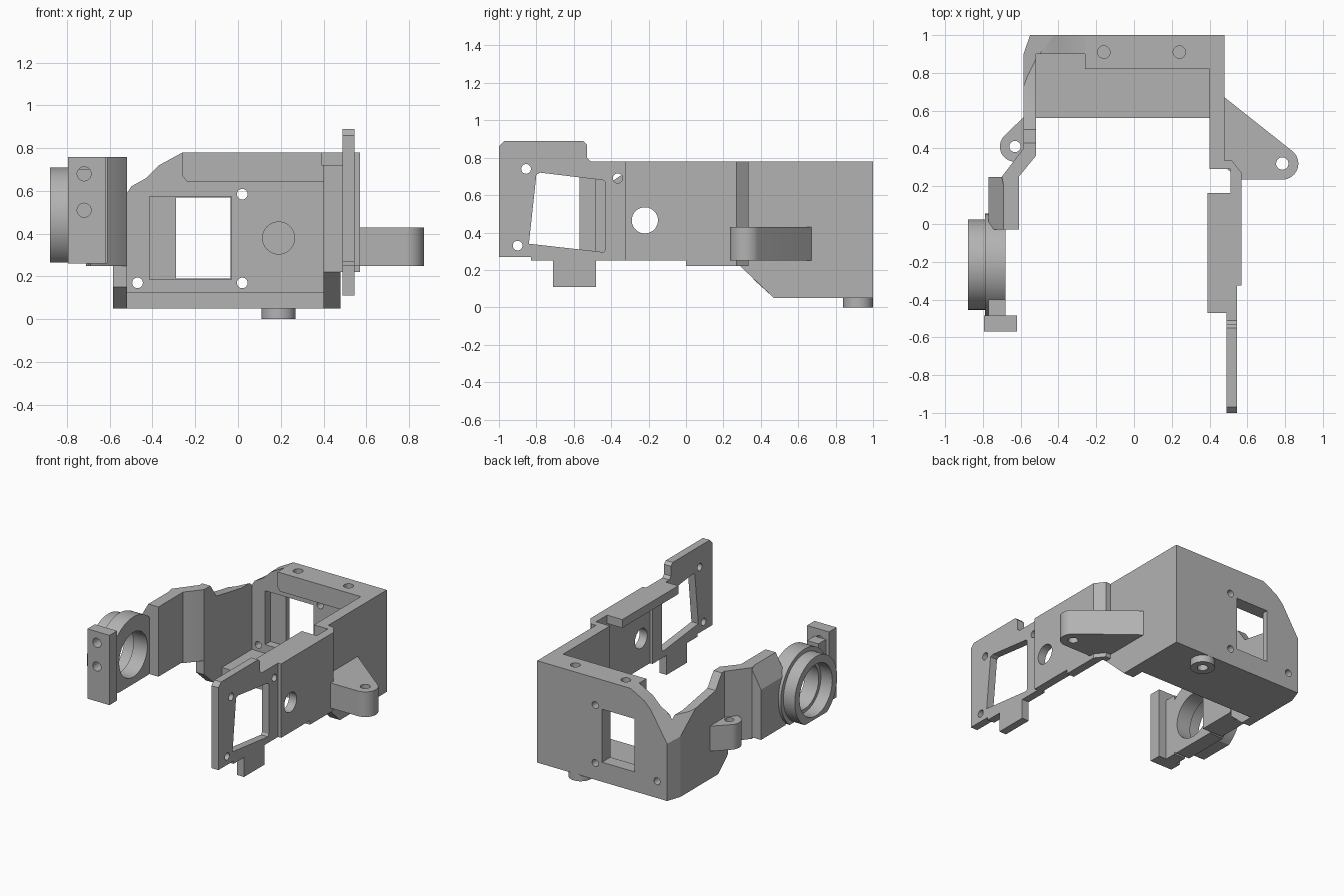
import bpy
import bmesh
import math
from mathutils import Vector

default_cube = bpy.data.objects.get("Cube")
if default_cube:
    bpy.data.objects.remove(default_cube, do_unlink=True)

grey = bpy.data.materials.new("plain grey")
grey.use_nodes = True
colour = (0.45, 0.45, 0.45, 1)
grey.diffuse_color = colour
grey.node_tree.nodes["Principled BSDF"].inputs["Base Color"].default_value = colour


def place(axis, depth, a, b):
    """Turn a flat profile point into a point at a depth along an axis."""
    return {"x": (depth, a, b), "y": (a, depth, b), "z": (a, b, depth)}[axis]


def rect(a_low, a_high, b_low, b_high):
    return [(a_low, b_low), (a_high, b_low), (a_high, b_high), (a_low, b_high)]


def circle(a, b, radius, sides=40, start=0.0, sweep=math.tau):
    steps = sides if sweep == math.tau else sides + 1
    angles = [start + sweep * i / sides for i in range(steps)]
    return [(a + radius * math.cos(t), b + radius * math.sin(t)) for t in angles]


def flat_circle(a, b, radius, floor):
    """Circle whose bottom is cut off flat."""
    drop = math.asin((b - floor) / radius)
    return circle(a, b, radius, 48, -drop, math.pi + 2 * drop)


def prism(name, axis, low, high, profile, planes=()):
    """Extrude a profile along an axis, then trim it by planes."""
    bm = bmesh.new()
    face = bm.faces.new([bm.verts.new(place(axis, low, *p)) for p in profile])
    grown = bmesh.ops.extrude_face_region(bm, geom=[face])["geom"]
    shift = Vector(place(axis, high - low, 0, 0))
    bmesh.ops.translate(bm, vec=shift, verts=[v for v in grown if isinstance(v, bmesh.types.BMVert)])
    if face.is_valid and len(bm.faces) == len(profile) + 1:
        bm.faces.new([e for e in face.verts])
    for point, normal in planes:
        bmesh.ops.bisect_plane(bm, geom=bm.verts[:] + bm.edges[:] + bm.faces[:],
                               plane_co=point, plane_no=normal, clear_outer=True)
        border = [e for e in bm.edges if e.is_boundary]
        bmesh.ops.holes_fill(bm, edges=border, sides=0)
    bmesh.ops.recalc_face_normals(bm, faces=bm.faces[:])
    mesh = bpy.data.meshes.new(name)
    bm.to_mesh(mesh)
    bm.free()
    mesh.materials.append(grey)
    part = bpy.data.objects.new(name, mesh)
    bpy.context.collection.objects.link(part)
    return part


def cut(part, axis, low, high, profile):
    """Remove an extruded profile from a part."""
    cutter = prism("cutter", axis, low, high, profile)
    cutter.hide_render = True
    modifier = part.modifiers.new("cut", "BOOLEAN")
    modifier.operation = "DIFFERENCE"
    modifier.solver = "EXACT"
    modifier.object = cutter
    graph = bpy.context.evaluated_depsgraph_get()
    result = bpy.data.meshes.new_from_object(part.evaluated_get(graph))
    part.modifiers.clear()
    part.data = result
    bpy.data.objects.remove(cutter, do_unlink=True)


# Trim planes for the rear right corner: a sloped top and a small chamfer
slope = (Vector((-0.42, 1, 0.67)), Vector((-0.55, 0.27, 0.34)))
chamfer = (Vector((-0.55, 1, 0)), Vector((-1, 0.35, 0)))

# Rear wall with window, pocket and screw holes
back_wall = prism("back_wall", "y", 0.9, 1,
                  [(-0.585, 0.05), (0.4, 0.05), (0.4, 0.78), (-0.26, 0.78),
                   (-0.37, 0.72), (-0.43, 0.66), (-0.52, 0.61), (-0.585, 0.6)],
                  [slope, chamfer])
cut(back_wall, "y", 0.8, 1.1, rect(-0.29, -0.035, 0.19, 0.57))
cut(back_wall, "y", 0.8, 0.96, rect(-0.415, -0.03, 0.187, 0.573))
cut(back_wall, "y", 0.8, 0.95, circle(0.19, 0.38, 0.075))
for x, z in [(0.02, 0.585), (0.02, 0.17), (-0.47, 0.17)]:
    cut(back_wall, "y", 0.8, 1.1, circle(x, z, 0.025, 20))

# Thick lip along the top of the rear wall
back_lip = prism("back_lip", "y", 0.82, 0.9,
                 [(-0.24, 0.645), (0.4, 0.645), (0.4, 0.78), (-0.26, 0.78), (-0.26, 0.67)])
for x in (-0.16, 0.24):
    for part in (back_wall, back_lip):
        cut(part, "z", 0.68, 0.9, circle(x, 0.91, 0.033, 20))

# Floor and the foot under it
prism("floor", "z", 0.05, 0.125, rect(-0.585, 0.48, 0.56, 1), [chamfer])
foot = prism("foot", "z", 0, 0.06, circle(0.19, 0.92, 0.08))
cut(foot, "z", -0.1, 0.045, circle(0.19, 0.92, 0.035, 20))

# Left side: box wall, stepped joint, arm and inward flange
prism("left_box_wall", "x", 0.4, 0.48,
      [(1, 0.05), (0.47, 0.05), (0.29, 0.22), (0.29, 0.78), (1, 0.78)])
prism("left_joint", "z", 0.22, 0.78,
      [(0.47, 0.29), (0.47, 0.335), (0.52, 0.335), (0.57, 0.27), (0.57, 0), (0.51, 0), (0.51, 0.29)])
left_arm = prism("left_arm", "x", 0.51, 0.57, rect(-0.325, 0, 0.25, 0.78))
cut(left_arm, "x", 0.3, 0.7, circle(-0.22, 0.465, 0.07))
prism("left_flange", "z", 0.72, 0.78, rect(0.39, 0.515, -0.47, 0.165))

# Front plate with slanted window, tab and screw holes
front_plate = prism("front_plate", "x", 0.49, 0.545,
                    [(-1, 0.27), (-1, 0.86), (-0.97, 0.89), (-0.55, 0.89), (-0.53, 0.87),
                     (-0.53, 0.8), (-0.51, 0.78), (-0.32, 0.78), (-0.32, 0.25), (-0.48, 0.25),
                     (-0.48, 0.11), (-0.71, 0.11), (-0.71, 0.25), (-0.83, 0.25), (-0.83, 0.27)])
cut(front_plate, "x", 0.3, 0.7,
    [(-0.84, 0.34), (-0.44, 0.295), (-0.43, 0.31), (-0.43, 0.67), (-0.445, 0.68),
     (-0.78, 0.72), (-0.8, 0.71)])
for y, z in [(-0.855, 0.74), (-0.9, 0.33), (-0.365, 0.69)]:
    cut(front_plate, "x", 0.3, 0.7, circle(y, z, 0.026, 20))

# Mounting ears on both sides
left_ear = prism("left_ear", "z", 0.25, 0.43,
                 [(0.48, 0.3), (0.57, 0.235)]
                 + circle(0.785, 0.32, 0.085, 20, -math.pi / 2, math.radians(138))
                 + [(0.48, 0.67)])
cut(left_ear, "z", 0, 0.6, circle(0.785, 0.32, 0.033, 20))
right_ear = prism("right_ear", "z", 0.25, 0.43,
                  [(-0.56, 0.59)]
                  + circle(-0.63, 0.41, 0.08, 20, math.radians(130), math.radians(150))
                  + [(-0.56, 0.4)])
cut(right_ear, "z", 0, 0.6, circle(-0.63, 0.41, 0.03, 20))

# Right side: box wall and slanted arm
prism("right_box_wall", "x", -0.585, -0.52,
      [(0.9, 0.05), (0.47, 0.05), (0.36, 0.15), (0.36, 0.76), (0.43, 0.76),
       (0.5, 0.66), (0.78, 0.61), (0.9, 0.61)], [slope])
prism("right_slanted_arm", "z", 0.25, 0.76,
      [(-0.52, 0.36), (-0.53, 0.4), (-0.585, 0.4), (-0.7, 0.25), (-0.69, 0.2), (-0.61, 0.25)])
prism("right_arm_block", "y", -0.03, 0.25,
      [(-0.77, 0.26), (-0.61, 0.26), (-0.61, 0.76), (-0.69, 0.76), (-0.77, 0.62)])

# Ring holder: disc, collar and end block
disc = prism("ring_disc", "x", -0.79, -0.68, flat_circle(-0.215, 0.47, 0.27, 0.26))
collar = prism("ring_collar", "x", -0.88, -0.79, flat_circle(-0.215, 0.47, 0.24, 0.265))
cut(disc, "x", -1, -0.5, circle(-0.215, 0.47, 0.16))
cut(collar, "x", -1, -0.5, circle(-0.215, 0.47, 0.185))
end_block = prism("end_block", "y", -0.57, -0.485, rect(-0.795, -0.62, 0.26, 0.76))
prism_link = prism("end_block_link", "y", -0.485, -0.4, rect(-0.77, -0.68, 0.26, 0.7))
cut(prism_link, "x", -1, -0.5, circle(-0.215, 0.47, 0.2))
for z in (0.68, 0.51):
    cut(end_block, "y", -0.7, -0.4, circle(-0.72, z, 0.033, 20))

# Smooth round walls while keeping hard edges
for part in bpy.context.collection.objects:
    if part.type == "MESH" and grey.name in part.data.materials:
        bpy.ops.object.select_all(action="DESELECT")
        part.select_set(True)
        bpy.context.view_layer.objects.active = part
        bpy.ops.object.shade_smooth_by_angle(angle=math.radians(25))
